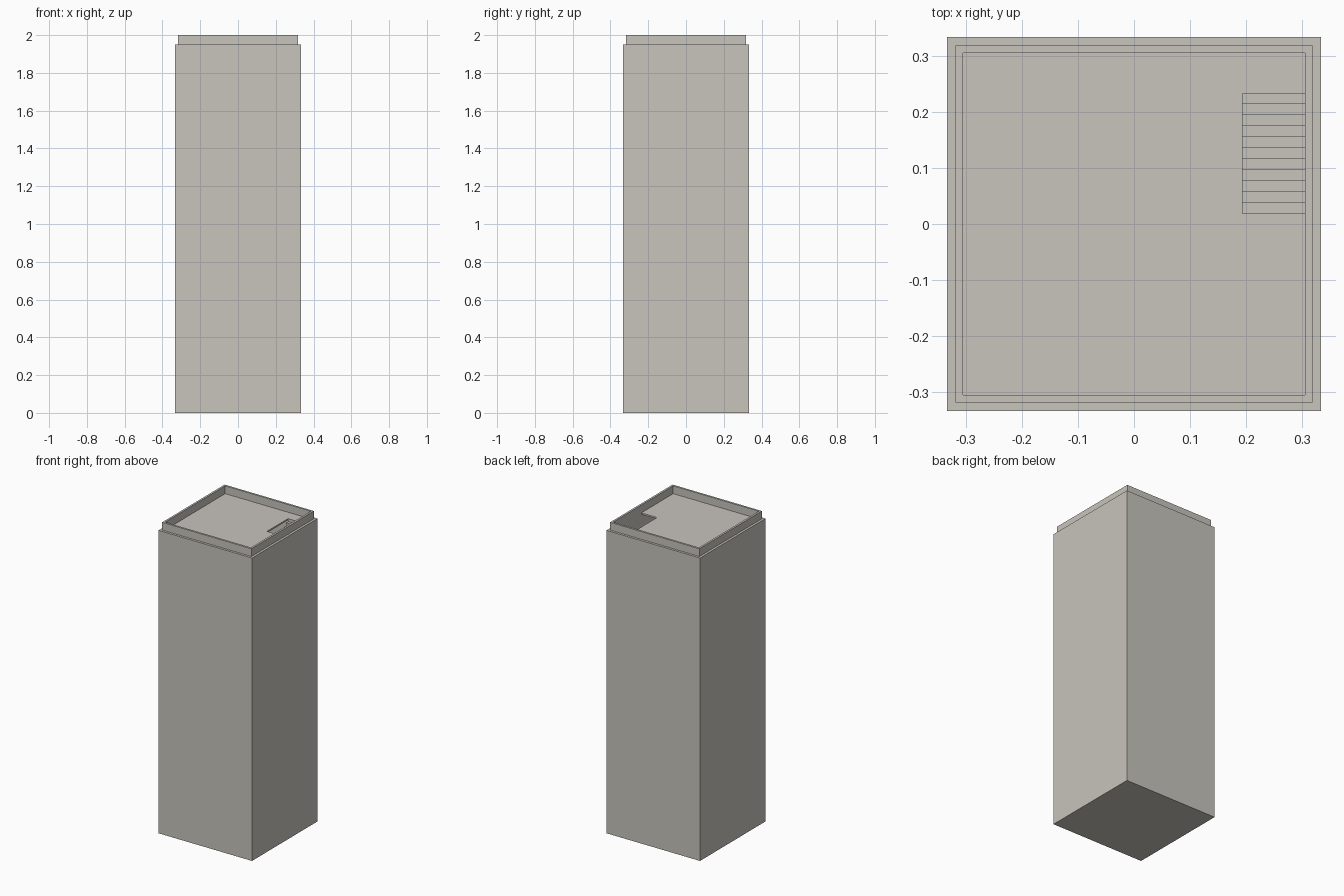
import bpy, bmesh

cube = bpy.data.objects.get("Cube")
if cube:
    bpy.data.objects.remove(cube, do_unlink=True)

# One warm grey concrete for the whole tower
concrete = bpy.data.materials.new("warm_grey_concrete")
concrete.use_nodes = True
colour = (0.58, 0.555, 0.51, 1)
concrete.diffuse_color = colour
concrete.node_tree.nodes["Principled BSDF"].inputs["Base Color"].default_value = colour

OUTER, RIM, INNER = 0.333, 0.318, 0.305      # half widths
ROOF, TOP = 1.95, 2.0
STEPS, TREAD = 11, 0.0195
STAIR_X, STAIR_Y = 0.193, 0.233              # stair opening corner
END_Y = STAIR_Y - STEPS * TREAD
FLOOR = ROOF - (STEPS + 1) * TREAD


def add_object(name, bm):
    bmesh.ops.recalc_face_normals(bm, faces=bm.faces)
    mesh = bpy.data.meshes.new(name)
    bm.to_mesh(mesh)
    bm.free()
    mesh.materials.append(concrete)
    obj = bpy.data.objects.new(name, mesh)
    bpy.context.collection.objects.link(obj)


def prism(name, points, offset):
    """Extrude a closed outline along an offset."""
    bm = bmesh.new()
    face = bm.faces.new([bm.verts.new(p) for p in points])
    extruded = bmesh.ops.extrude_face_region(bm, geom=[face], use_keep_orig=True)
    verts = [g for g in extruded["geom"] if isinstance(g, bmesh.types.BMVert)]
    bmesh.ops.translate(bm, verts=verts, vec=offset)
    add_object(name, bm)


# Tower walls, ledge, parapet and the storey floor below the roof
bm = bmesh.new()
profile = [(OUTER, 0), (OUTER, ROOF), (RIM, ROOF), (RIM, TOP),
           (INNER, TOP), (INNER, FLOOR)]
rings = [[bm.verts.new((sx * h, sy * h, z))
          for sx, sy in ((-1, -1), (1, -1), (1, 1), (-1, 1))] for h, z in profile]
for low, high in zip(rings, rings[1:]):
    for i in range(4):
        j = (i + 1) % 4
        bm.faces.new((low[i], low[j], high[j], high[i]))
bm.faces.new(rings[0])
bm.faces.new(rings[-1])
add_object("tower_walls", bm)

# Thin roof deck, notched at the stair opening
outline = [(-INNER, -INNER), (INNER, -INNER), (INNER, END_Y), (STAIR_X, END_Y),
           (STAIR_X, STAIR_Y), (INNER, STAIR_Y), (INNER, INNER), (-INNER, INNER)]
prism("roof_deck", [(x, y, ROOF) for x, y in outline], (0, 0, -0.01))

# Stair flight descending towards the front
steps = [(STAIR_X, STAIR_Y, ROOF - 0.01)]
for i in range(STEPS):
    z = ROOF - (i + 1) * TREAD
    steps += [(STAIR_X, STAIR_Y - i * TREAD, z),
              (STAIR_X, STAIR_Y - (i + 1) * TREAD, z)]
steps += [(STAIR_X, END_Y, FLOOR), (STAIR_X, END_Y + TREAD, FLOOR),
          (STAIR_X, STAIR_Y + TREAD, ROOF - TREAD),
          (STAIR_X, STAIR_Y + TREAD, ROOF - 0.01)]
prism("roof_stairs", steps, (INNER - STAIR_X, 0, 0))
